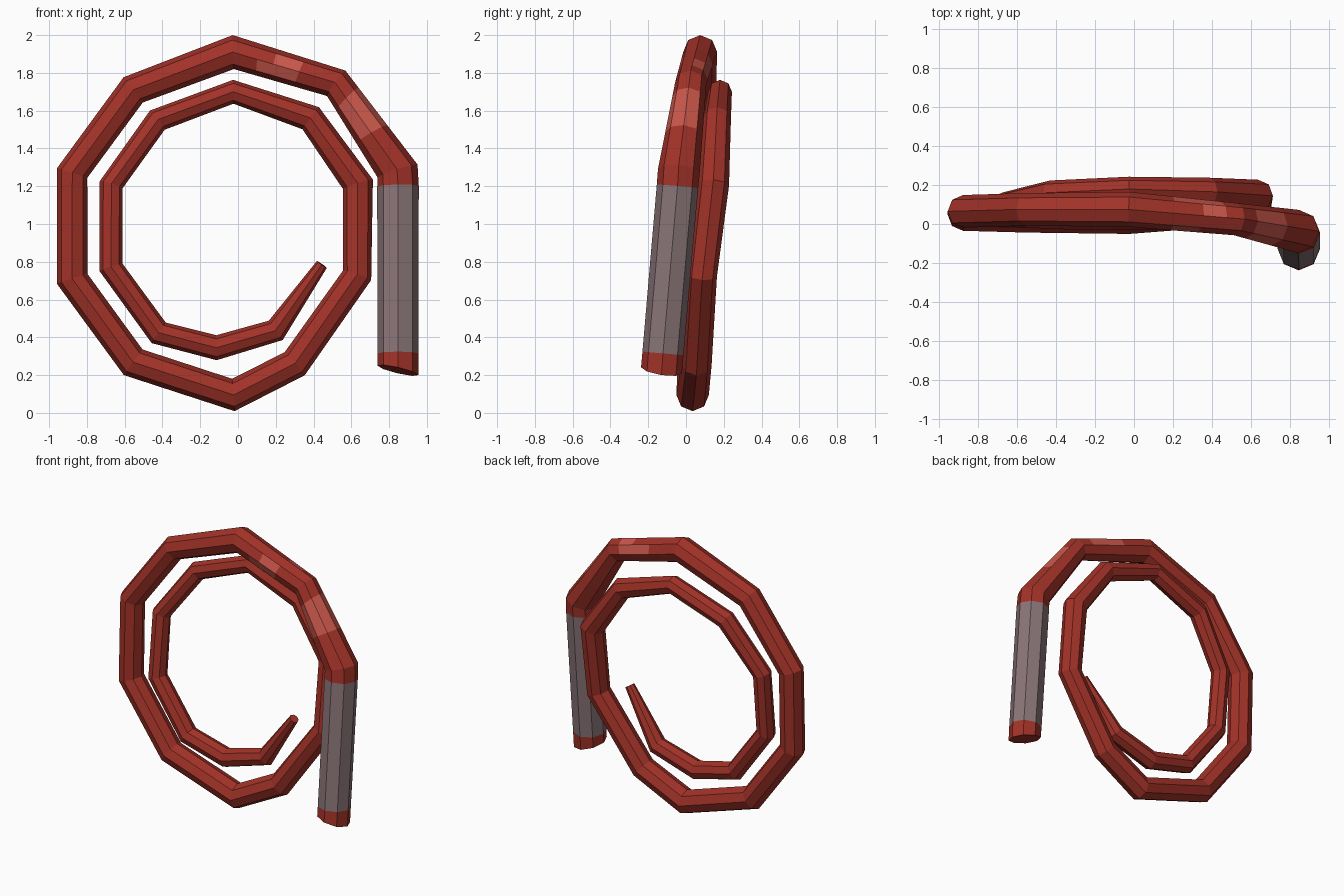
import bpy, bmesh, math
from mathutils import Vector

if "Cube" in bpy.data.objects:
    bpy.data.objects.remove(bpy.data.objects["Cube"])

SIDES = 8


def material(name, rgb):
    m = bpy.data.materials.new(name)
    m.diffuse_color = (*rgb, 1)
    m.use_nodes = True
    m.node_tree.nodes["Principled BSDF"].inputs["Base Color"].default_value = m.diffuse_color
    return m


RED = material("dark_red_leather", (0.36, 0.032, 0.021))
LIGHT = material("worn_light_red", (0.58, 0.095, 0.07))
GREY = material("grey_grip_wrap", (0.25, 0.175, 0.185))

# Path of the whip: x, y, z, radius
path = [
    (0.847, -0.13, 0.225, 0.108), (0.847, -0.122, 0.315, 0.109),   # butt
    (0.847, -0.045, 1.20, 0.11), (0.845, -0.038, 1.28, 0.111),     # grip
    (0.52, 0.025, 1.745, 0.083), (-0.025, 0.075, 1.91, 0.09),      # outer loop
    (-0.555, 0.075, 1.71, 0.084), (-0.878, 0.065, 1.27, 0.084),
    (-0.878, 0.05, 0.71, 0.085), (-0.555, 0.04, 0.268, 0.084),
    (-0.025, 0.035, 0.095, 0.086), (0.30, 0.055, 0.26, 0.081),
    (0.63, 0.085, 0.728, 0.079), (0.635, 0.145, 1.21, 0.083),      # inner loop
    (0.385, 0.165, 1.56, 0.073), (-0.025, 0.18, 1.70, 0.063),
    (-0.427, 0.16, 1.55, 0.064), (-0.672, 0.10, 1.207, 0.063),
    (-0.672, 0.055, 0.77, 0.064), (-0.42, 0.04, 0.424, 0.066),
    (-0.114, 0.035, 0.345, 0.066), (0.20, 0.035, 0.437, 0.063),
    (0.444, 0.0, 0.786, 0.032),                                    # tip
]


def ring(i):
    """Mitred octagon at path point i, first corner facing outwards."""
    pts = [Vector(p[:3]) for p in path]
    c, r = pts[i], path[i][3]
    t = Vector()
    if i > 0:
        t += (c - pts[i - 1]).normalized()
    if i < len(pts) - 1:
        t += (pts[i + 1] - c).normalized()
    t.normalize()
    n = Vector((0, 1, 0)).cross(t).normalized()
    b = t.cross(n)
    if i == 0:                                  # slanted butt end
        n, b = Vector((1, 0, -0.23)), Vector((0, 1, -0.15))
    return [c + r * (n * math.cos(a) + b * math.sin(a))
            for a in (math.tau * k / SIDES for k in range(SIDES))]


def lerp_ring(a, b, t):
    return [p.lerp(q, t) for p, q in zip(a, b)]


def tube(name, rings, mats, cap_start=False, cap_end=False, patches=()):
    """Skin the rings; patches are (segment, side) faces in the second material."""
    bm = bmesh.new()
    loops = [[bm.verts.new(p) for p in r] for r in rings]
    for s, (lo, hi) in enumerate(zip(loops, loops[1:])):
        for k in range(SIDES):
            j = (k + 1) % SIDES
            f = bm.faces.new((lo[k], lo[j], hi[j], hi[k]))
            f.material_index = 1 if (s, k) in patches else 0
    if cap_start:
        bm.faces.new(loops[0][::-1])
    if cap_end:
        bm.faces.new(loops[-1])
    me = bpy.data.meshes.new(name)
    bm.to_mesh(me)
    bm.free()
    for m in mats:
        me.materials.append(m)
    ob = bpy.data.objects.new(name, me)
    bpy.context.collection.objects.link(ob)
    return ob


rings = [ring(i) for i in range(len(path))]

# Handle: butt and wrapped grip
tube("handle_butt", rings[0:2], [RED], cap_start=True)
tube("handle_grip", rings[1:3], [GREY])

# Coil, with extra cuts on two spans for the worn patches
first = [lerp_ring(rings[3], rings[4], t) for t in (0.42, 0.82)]
second = [lerp_ring(rings[4], rings[5], t) for t in (0.15, 0.35, 0.6, 0.76)]
coil = rings[2:4] + first + [rings[4]] + second + rings[5:]
worn = {(2, 5), (2, 6), (2, 7), (2, 0),
        (5, 0), (5, 1), (6, 1), (6, 6), (6, 5), (7, 5)}
tube("whip_coil", coil, [RED, LIGHT], cap_end=True, patches=worn)
